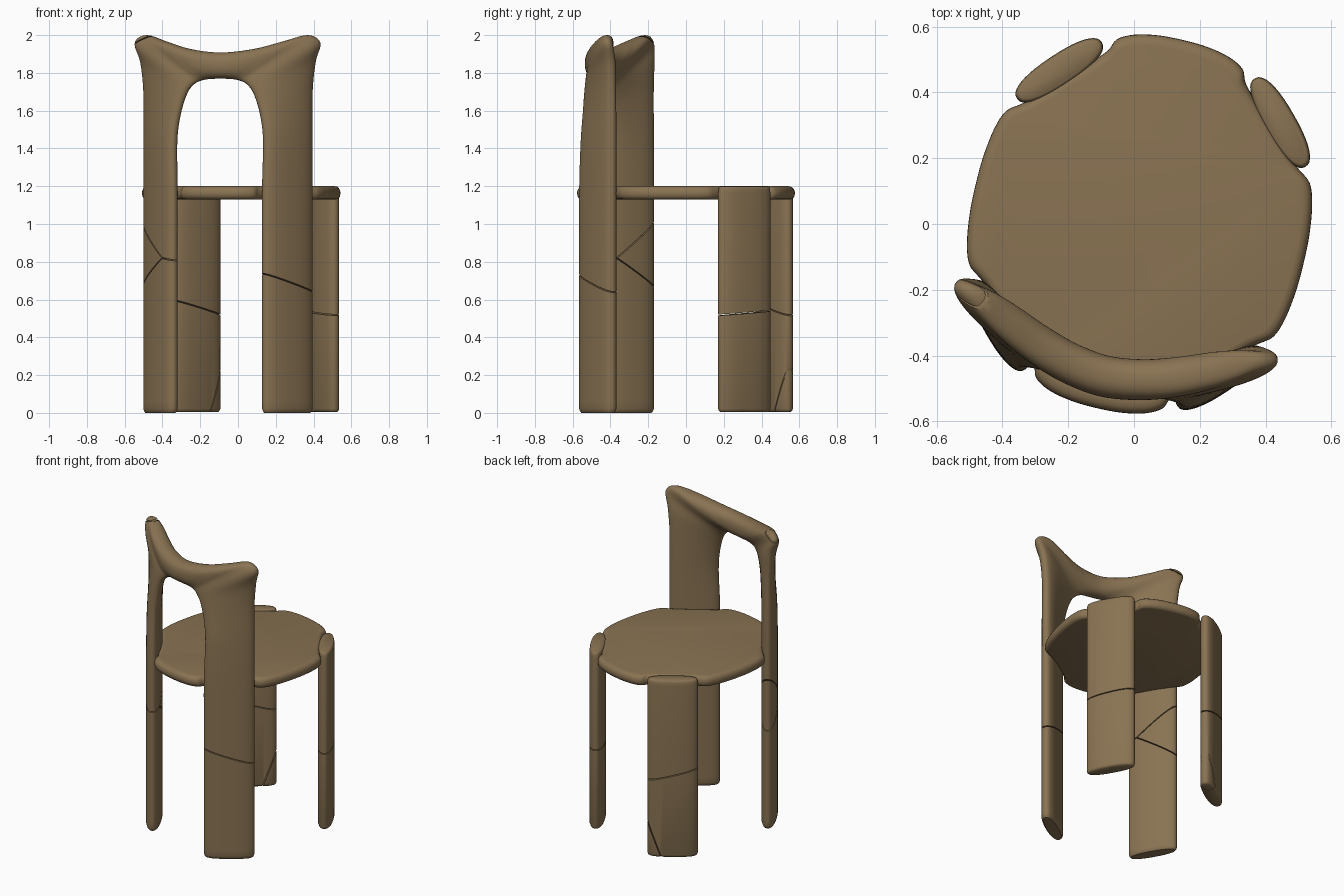
import bpy, bmesh, math
from mathutils import Vector, Matrix

if "Cube" in bpy.data.objects:
    bpy.data.objects.remove(bpy.data.objects["Cube"])

# The chair is symmetric in its own frame, then turned and shifted slightly
PLACE = Matrix.Translation((0.017, 0, 0)) @ Matrix.Rotation(math.radians(-13.3), 4, 'Z')
WOOD = bpy.data.materials.new("brown_wood")
WOOD.diffuse_color = (0.25, 0.17, 0.085, 1)
WOOD.use_nodes = True
WOOD.node_tree.nodes["Principled BSDF"].inputs["Base Color"].default_value = WOOD.diffuse_color


def spline(pts, steps, closed=False):
    """Catmull-Rom through vectors of any size."""
    n, out = len(pts), []
    for i in range(n if closed else n - 1):
        if closed:
            a, b, c, d = (pts[(i + k) % n] for k in (-1, 0, 1, 2))
        else:
            a, b, c, d = (pts[min(max(i + k, 0), n - 1)] for k in (-1, 0, 1, 2))
        for s in range(steps):
            t = s / steps
            out.append(0.5 * (2 * b + (c - a) * t + (2 * a - 5 * b + 4 * c - d) * t * t
                              + (3 * b - a - 3 * c + d) * t ** 3))
    return out if closed else out + [pts[-1]]


def loft(name, rings):
    """Skin closed rings of points and cap both ends."""
    bm = bmesh.new()
    vr = [[bm.verts.new(p) for p in r] for r in rings]
    n = len(vr[0])
    for a, b in zip(vr, vr[1:]):
        for i in range(n):
            bm.faces.new((a[i], a[(i + 1) % n], b[(i + 1) % n], b[i]))
    bm.faces.new(vr[0])
    bm.faces.new(vr[-1])
    bmesh.ops.recalc_face_normals(bm, faces=bm.faces)
    me = bpy.data.meshes.new(name)
    bm.to_mesh(me)
    bm.free()
    me.transform(PLACE)
    me.materials.append(WOOD)
    ob = bpy.data.objects.new(name, me)
    bpy.context.collection.objects.link(ob)
    return ob


def section(r, scale=1.0, z=None, n=40):
    """Flat rounded plank section; r = inner xyz, outer xyz, half thickness."""
    a, b = Vector(r[0:3]), Vector(r[3:6])
    mid, half = (a + b) / 2, (b - a) / 2
    d = Vector((half.x, half.y))
    d = Vector((1, 0)) if d.length < 1e-5 else d.normalized()
    if d.x < 0:
        d = -d
    nrm = Vector((d.y, -d.x, 0))
    ring = []
    for i in range(n):
        c, s = math.cos(i * math.tau / n), math.sin(i * math.tau / n)
        u = math.copysign(abs(c) ** 0.85, c) * scale
        v = math.copysign(abs(s) ** 0.85, s) * r[6] * (1 - (1 - scale) * 3)
        p = mid + half * u + nrm * v
        if z is not None:
            p.z = z
        ring.append(p)
    return ring


def crack(ob, p0, p1):
    """Cut a hairline slit through a plank along p0-p1."""
    p0, p1 = PLACE @ Vector(p0), PLACE @ Vector(p1)
    d = p1 - p0
    x = d.normalized()
    h = Vector((d.y, -d.x, 0)).normalized()
    rot = Matrix((x, h, x.cross(h))).transposed().to_4x4()
    bm = bmesh.new()
    bmesh.ops.create_cube(bm, size=1, matrix=Matrix.Translation((p0 + p1) / 2) @ rot
                          @ Matrix.Diagonal((d.length, 0.2, 0.006, 1)))
    bmesh.ops.recalc_face_normals(bm, faces=bm.faces)
    me = bpy.data.meshes.new("crack_cutter")
    bm.to_mesh(me)
    bm.free()
    cut = bpy.data.objects.new("crack_cutter", me)
    cut.hide_render = True
    bpy.context.collection.objects.link(cut)
    mod = ob.modifiers.new("crack", 'BOOLEAN')
    mod.operation, mod.solver, mod.object = 'DIFFERENCE', 'EXACT', cut
    bpy.context.view_layer.objects.active = ob
    bpy.ops.object.modifier_apply(modifier=mod.name)
    bpy.data.objects.remove(cut)


def on_leg(sx, sy, u, z):
    """Point on a leg's centre plane; u runs from inner (-) to outer (+) end."""
    return (sx * (0.345 + 0.682 * u), sy * (0.3985 - 0.731 * u), z)


# Seat: four lobes with a shallow notch at each leg
q = [(0, .575), (.08, .571), (.15, .556), (.197, .53), (.215, .492), (.262, .44),
     (.395, .305), (.435, .272), (.475, .24), (.497, .18), (.51, .09), (.513, 0)]
half = q + [(x, -y) for x, y in q[-2::-1]]
outline = half + [(-x, y) for x, y in half[-2:0:-1]]
outline = spline([Vector(p) for p in outline], 4, closed=True)
seat = loft("seat", [[(p.x * s, p.y * s, z) for p in outline] for z, s in
                     ((1.13, .955), (1.133, .975), (1.145, .995), (1.16, 1), (1.175, .998),
                      (1.188, .987), (1.197, .967), (1.2, .94))])

# Front legs: flat planks with softened ends
legs = {}
for name, sx in (("left_far_leg", -1), ("right_far_leg", 1)):
    r = (*on_leg(sx, 1, -.155, 0), *on_leg(sx, 1, .155, 0), .048)
    legs[sx] = loft(name, [section(r, s, z) for z, s in
                           ((.005, .92), (.01, .97), (.022, 1), (.6, 1), (1.165, 1),
                            (1.185, .985), (1.195, .96), (1.199, .92))])

# Back frame: both rear legs and the curved top rail in one sweep
rungs = [(.239, -.512, z, .451, -.285, z, .047) for z in (.022, .3, .6, .9, 1.2)]
rungs += [(.242, -.503, 1.44, .451, -.285, 1.46, .046),
          (.222, -.495, 1.58, .453, -.287, 1.70, .046),
          (.185, -.490, 1.69, .472, -.290, 1.86, .049),
          (.145, -.485, 1.74, .502, -.302, 1.96, .052),
          (.112, -.480, 1.757, .440, -.325, 2.0, .056),
          (.080, -.477, 1.765, .330, -.385, 1.97, .060),
          (.045, -.475, 1.768, .180, -.445, 1.928, .062),
          (0, -.475, 1.77, 0, -.475, 1.908, .063)]
rungs += [(-a, b, c, -d, e, f, g) for a, b, c, d, e, f, g in rungs[-2::-1]]
path = spline([Vector(r) for r in rungs], 5)
rings = [section(r) for r in path]
foot = [(0, .92), (.008, .97)]
rings = ([section(path[0], s, z) for z, s in foot] + rings
         + [section(path[-1], s, z) for z, s in reversed(foot)])
frame = loft("back_frame", rings)

# Hairline cracks: object, side x, side y, then u/z of both ends
for ob, sx, sy, u0, z0, u1, z1 in (
        (legs[-1], -1, 1, -.2, .505, .2, .61),
        (legs[-1], -1, 1, -.2, .36, -.06, -.02),
        (legs[1], 1, 1, -.2, .545, .2, .515),
        (frame, 1, -1, -.2, .75, .2, .625),
        (frame, -1, -1, .18, 1.03, -.09, .82),
        (frame, -1, -1, .18, .65, -.09, .82),
        (frame, -1, -1, -.09, .82, -.2, .8)):
    crack(ob, on_leg(sx, sy, u0, z0), on_leg(sx, sy, u1, z1))
crack(frame, (-.56, -.27, 1.925), (-.38, -.35, 2.005))

# Smooth shading
for ob in (seat, frame, *legs.values()):
    bpy.ops.object.select_all(action='DESELECT')
    ob.select_set(True)
    bpy.context.view_layer.objects.active = ob
    bpy.ops.object.shade_smooth_by_angle(angle=math.radians(40))
